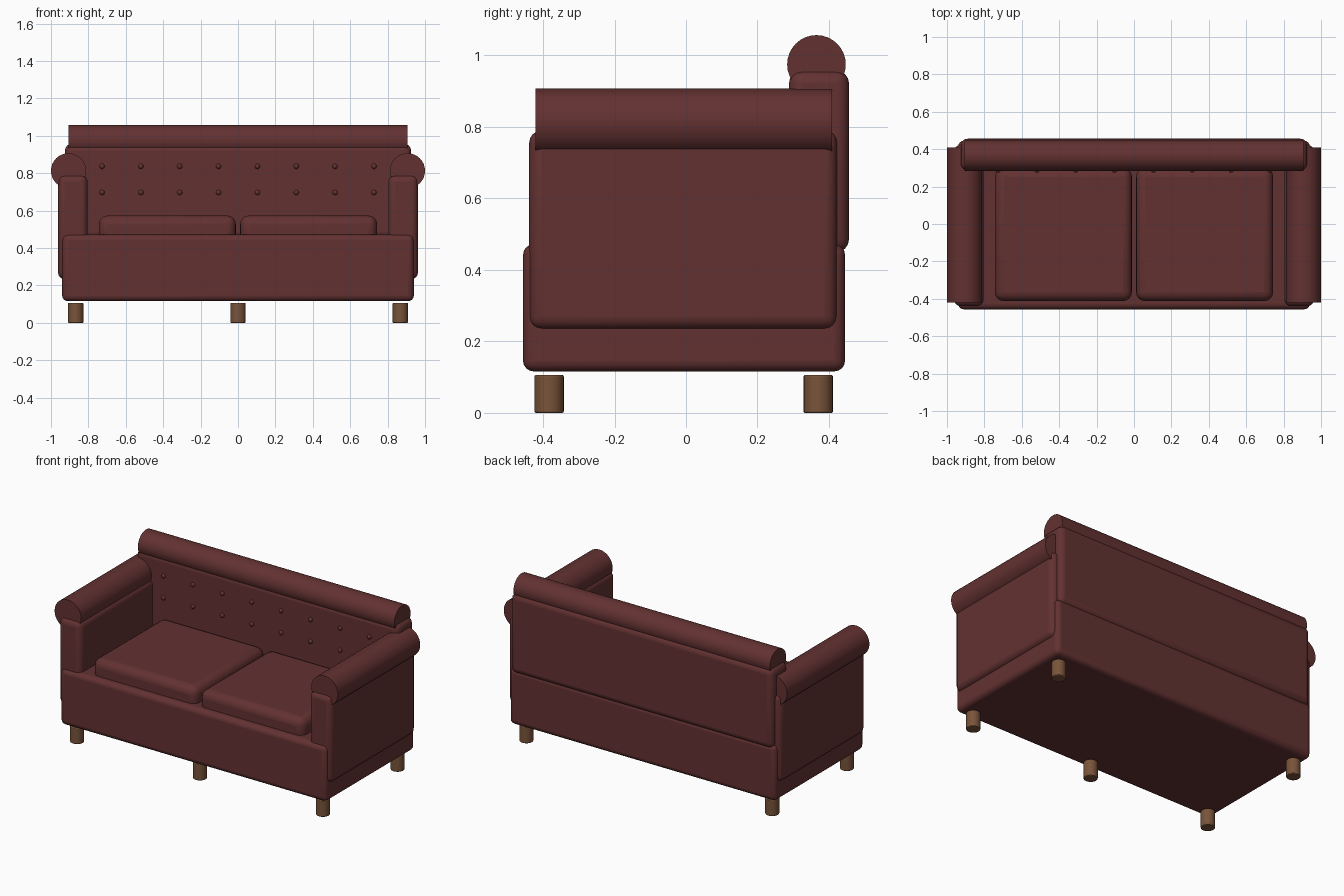
import bpy, math

if "Cube" in bpy.data.objects:
    bpy.data.objects.remove(bpy.data.objects["Cube"])

def material(name, rgb):
    m = bpy.data.materials.new(name)
    m.diffuse_color = (*rgb, 1)
    m.use_nodes = True
    m.node_tree.nodes["Principled BSDF"].inputs["Base Color"].default_value = m.diffuse_color
    return m

LEATHER = material("dark red leather", (0.125, 0.031, 0.031))
WOOD = material("brown wood", (0.19, 0.087, 0.042))

def finish(name, mat, bevel=0, segments=4):
    ob = bpy.context.object
    ob.name = name
    ob.data.materials.append(mat)
    bpy.ops.object.transform_apply(location=False, rotation=True, scale=True)
    if bevel:
        mod = ob.modifiers.new("rounding", 'BEVEL')
        mod.width, mod.segments = bevel, segments
        mod.limit_method = 'ANGLE'
    bpy.ops.object.shade_smooth_by_angle(angle=math.radians(35))
    return ob

def box(name, x, y, z, bevel):
    """Rounded box from (min, max) ranges."""
    r = (x, y, z)
    bpy.ops.mesh.primitive_cube_add(size=1, location=[(a + b) / 2 for a, b in r])
    bpy.context.object.scale = [b - a for a, b in r]
    return finish(name, LEATHER, bevel)

def rod(name, loc, radius, length, mat, rot=(0, 0, 0), sides=32, bevel=0):
    bpy.ops.mesh.primitive_cylinder_add(vertices=sides, radius=radius, depth=length,
                                        location=loc, rotation=rot)
    return finish(name, mat, bevel, 2)

Q = math.pi / 2

# Base and back with its rolled top
box("seat_base", (-0.94, 0.94), (-0.456, 0.445), (0.116, 0.472), 0.03)
box("backrest", (-0.925, 0.925), (0.288, 0.456), (0.45, 0.957), 0.035)
rod("back_roll", (0, 0.365, 0.975), 0.082, 1.81, LEATHER, (0, Q, 0))

for s, side in ((-1, "left"), (1, "right")):
    # Arm panel and scrolled arm top
    box(side + "_arm", sorted((s * 0.804, s * 0.962)), (-0.439, 0.423), (0.234, 0.79), 0.035)
    rod(side + "_arm_roll", (s * 0.906, -0.006, 0.813), 0.094, 0.83, LEATHER, (Q, 0, 0))
    # Seat cushion
    box(side + "_cushion", sorted((s * 0.011, s * 0.744)), (-0.412, 0.30), (0.42, 0.574), 0.048)

# Two rows of tufting buttons
for row, z in enumerate((0.697, 0.837)):
    for i in range(8):
        bpy.ops.mesh.primitive_uv_sphere_add(segments=12, ring_count=8, radius=0.014,
                                             location=(-0.727 + i * 0.2077, 0.288, z))
        finish(f"button_{row}_{i}", LEATHER)

# Five legs: three at the front, two at the back
for name, x, y in (("front_left", -0.868, -0.383), ("front_middle", 0, -0.383),
                   ("front_right", 0.868, -0.383), ("back_left", -0.868, 0.37),
                   ("back_right", 0.868, 0.37)):
    rod(name + "_leg", (x, y, 0.053), 0.041, 0.106, WOOD, sides=24, bevel=0.004)
